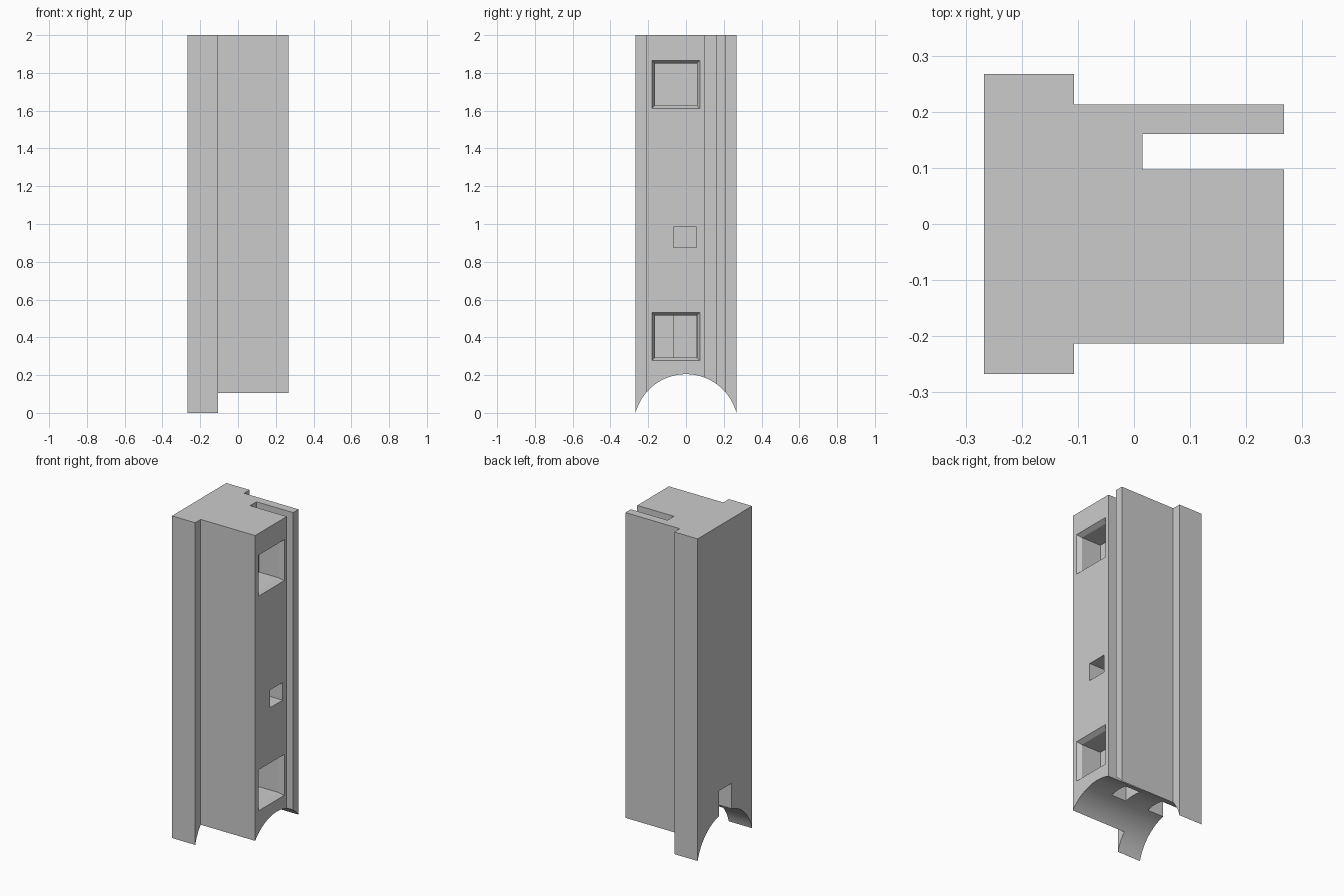
import bpy, bmesh
from math import sin, cos, pi, radians
from mathutils import Vector

if "Cube" in bpy.data.objects:
    bpy.data.objects.remove(bpy.data.objects["Cube"], do_unlink=True)

grey = bpy.data.materials.new("plain grey")
grey.use_nodes = True
grey.diffuse_color = (0.6, 0.6, 0.6, 1)
grey.node_tree.nodes["Principled BSDF"].inputs["Base Color"].default_value = (0.6, 0.6, 0.6, 1)


def loft(name, rings):
    """Closed solid joining matching rings of points, capped at both ends."""
    bm = bmesh.new()
    loops = [[bm.verts.new(p) for p in ring] for ring in rings]
    n = len(loops[0])
    bm.faces.new(loops[0])
    bm.faces.new(loops[-1])
    for a, b in zip(loops, loops[1:]):
        for i in range(n):
            j = (i + 1) % n
            bm.faces.new((a[i], a[j], b[j], b[i]))
    bmesh.ops.recalc_face_normals(bm, faces=bm.faces)
    mesh = bpy.data.meshes.new(name)
    bm.to_mesh(mesh)
    bm.free()
    mesh.materials.append(grey)
    obj = bpy.data.objects.new(name, mesh)
    bpy.context.collection.objects.link(obj)
    return obj


def extrude(name, profile, axis, start, end):
    """Extrude a 2D profile along x (0), y (1) or z (2)."""
    def place(p, t):
        v = list(p)
        v.insert(axis, t)
        return Vector(v)
    return loft(name, [[place(p, t) for p in profile] for t in (start, end)])


def rect(a0, a1, b0, b1):
    return [(a0, b0), (a1, b0), (a1, b1), (a0, b1)]


def cut(target, cutter):
    cutter.hide_render = True
    mod = target.modifiers.new("cut", "BOOLEAN")
    mod.operation = "DIFFERENCE"
    mod.solver = "EXACT"
    mod.object = cutter
    bpy.context.view_layer.objects.active = target
    bpy.ops.object.modifier_apply(modifier=mod.name)
    bpy.data.objects.remove(cutter, do_unlink=True)


# Post body: flanged plan with a long slot along the right side
H, W, STEP = 0.267, 0.213, -0.107
plan = [(-H, -H), (STEP, -H), (STEP, -W), (H, -W), (H, 0.097), (0.015, 0.097),
        (0.015, 0.16), (H, 0.16), (H, W), (STEP, W), (STEP, H), (-H, H)]
post = extrude("post_body", plan, 2, 0, 2)

# Round arch under the foot
R, CZ, N = 0.276, -0.071, 128
circle = [(R * cos(2 * pi * i / N), CZ + R * sin(2 * pi * i / N)) for i in range(N)]
cut(post, extrude("arch_cutter", circle, 0, -0.4, 0.4))

# Cable channel rising from the arch and turning out through the small square hole
duct = [(0.004, -0.1), (0.107, -0.1), (0.107, 0.875), (0.4, 0.875), (0.4, 0.985), (0.004, 0.985)]
cut(post, extrude("channel_cutter", duct, 1, -0.066, 0.056))

# Rear notch above the arch
cut(post, extrude("notch_cutter", rect(-0.4, -0.156, -0.1, 0.355), 1, -0.066, 0.056))

# Two square pockets with chamfered rims
for z in (0.405, 1.738):
    rings = []
    for x, half in ((0.29, 0.127), (H, 0.127), (0.24, 0.111), (0.106, 0.111)):
        rings.append([(x, y, h) for y, h in rect(-0.054 - half, -0.054 + half, z - half, z + half)])
    cut(post, loft("pocket_cutter", rings))

# Smooth arch, crisp edges elsewhere
bpy.ops.object.select_all(action="DESELECT")
post.select_set(True)
bpy.context.view_layer.objects.active = post
bpy.ops.object.shade_smooth_by_angle(angle=radians(30))
